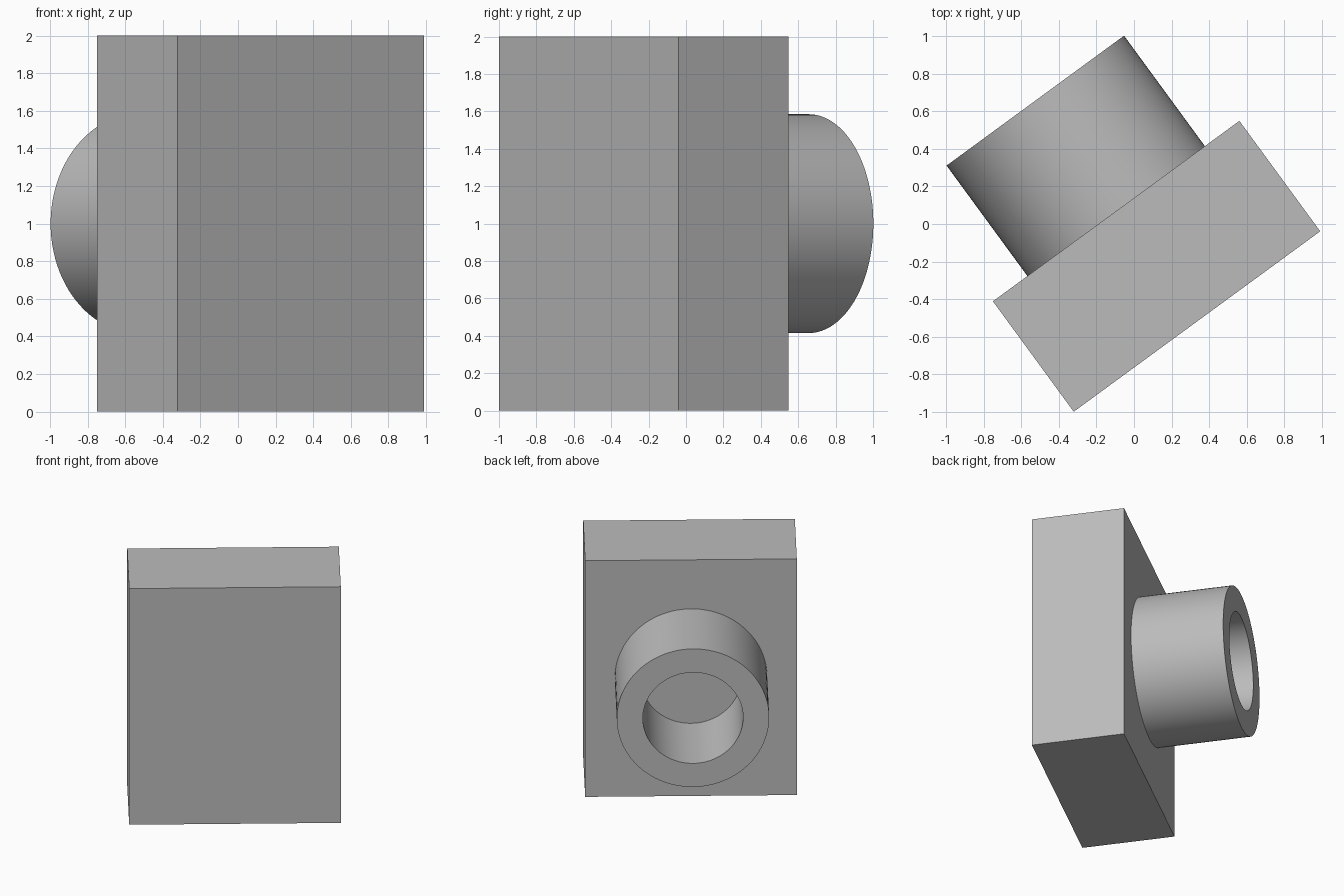
import bpy, bmesh
from math import radians, pi
from mathutils import Matrix, Vector

cube = bpy.data.objects.get("Cube")
if cube:
    bpy.data.objects.remove(cube, do_unlink=True)

# Local frame: x along the block's width, y out of its back, z up
LENGTH, DEPTH, HEIGHT = 1.625, 0.728, 2.0
OUTER, BORE, REACH = 0.585, 0.385, 0.728
FRAME = Matrix.Translation((0.12, -0.225, 1.0)) @ Matrix.Rotation(radians(36.2), 4, "Z")

grey = bpy.data.materials.new("plain_grey")
grey.use_nodes = True
colour = (0.5, 0.5, 0.5, 1)
grey.diffuse_color = colour
grey.node_tree.nodes["Principled BSDF"].inputs["Base Color"].default_value = colour


def add_part(name, bm):
    bmesh.ops.recalc_face_normals(bm, faces=bm.faces)
    mesh = bpy.data.meshes.new(name)
    bm.to_mesh(mesh)
    bm.free()
    mesh.materials.append(grey)
    part = bpy.data.objects.new(name, mesh)
    part.matrix_world = FRAME
    bpy.context.collection.objects.link(part)
    return part


# Upright block
bm = bmesh.new()
bmesh.ops.create_cube(bm, size=1, matrix=Matrix.Diagonal((LENGTH, DEPTH, HEIGHT, 1)))
add_part("block", bm)

# Hollow boss on the back: a wall profile spun around the local y axis
bm = bmesh.new()
base, tip = DEPTH / 2, DEPTH / 2 + REACH
profile = [(OUTER, base), (OUTER, tip), (BORE, tip), (BORE, base)]
verts = [bm.verts.new((r, y, 0)) for r, y in profile]
edges = [bm.edges.new(pair) for pair in zip(verts, verts[1:])]
bmesh.ops.spin(bm, geom=verts + edges, cent=(0, 0, 0), axis=Vector((0, 1, 0)),
               angle=2 * pi, steps=96, use_merge=True)
bmesh.ops.remove_doubles(bm, verts=bm.verts, dist=0.0001)
boss = add_part("hollow_boss", bm)

bpy.ops.object.select_all(action="DESELECT")
boss.select_set(True)
bpy.context.view_layer.objects.active = boss
bpy.ops.object.shade_smooth_by_angle(angle=radians(30))
